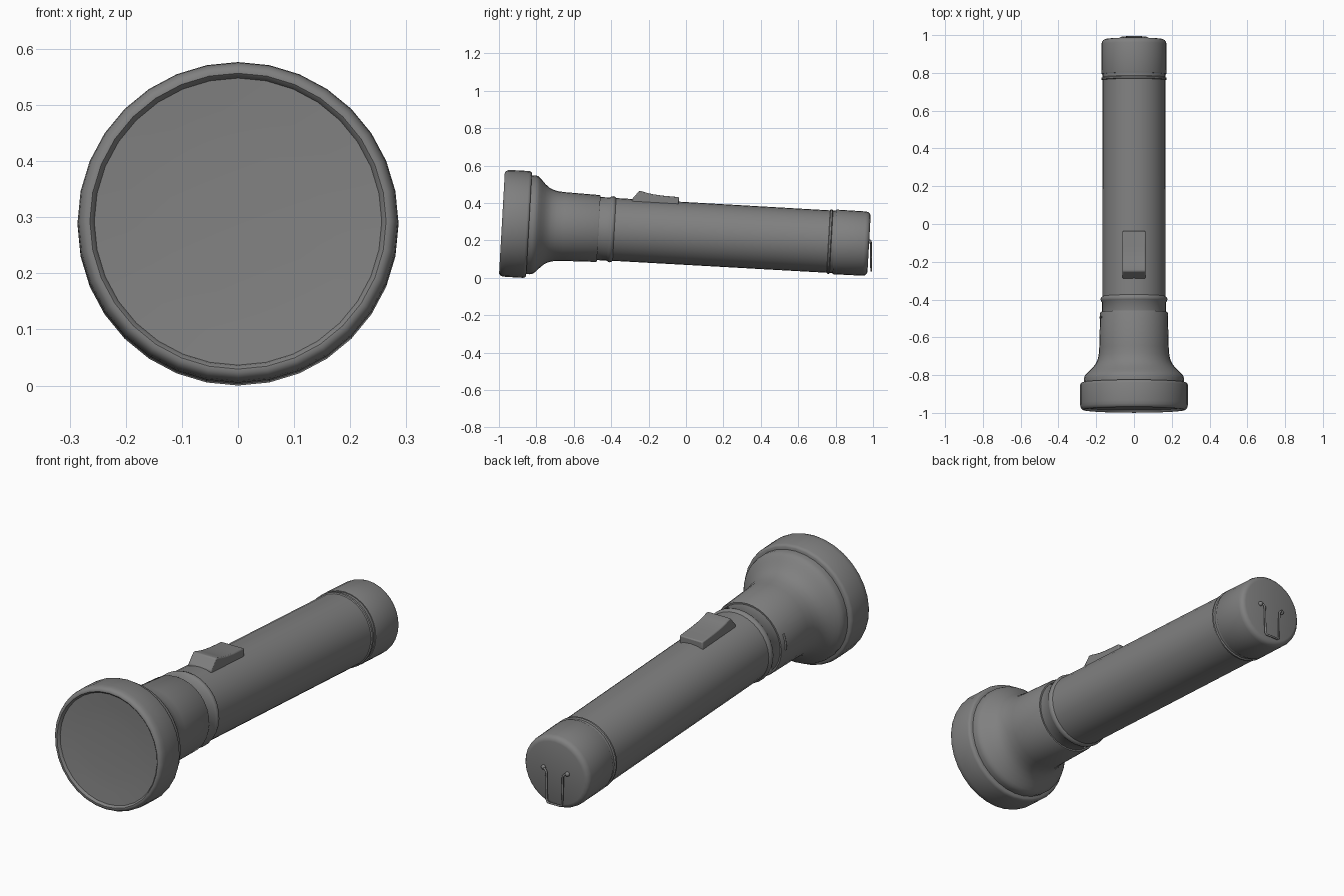
import bpy
import bmesh
import math
from mathutils import Matrix, Vector

cube = bpy.data.objects.get("Cube")
if cube:
    bpy.data.objects.remove(cube)

# The torch is built along +y from its lens, then tipped onto the ground
REST = Matrix.Translation((0, -0.984, 0.293)) @ Matrix.Rotation(math.radians(-3.24), 4, "X")
SIDES = 32

grey = bpy.data.materials.new("grey")
grey.use_nodes = True
COLOUR = (0.216, 0.216, 0.216, 1)
grey.diffuse_color = COLOUR
grey.node_tree.nodes["Principled BSDF"].inputs["Base Color"].default_value = COLOUR


def finish(name, bm, angle=35):
    bmesh.ops.recalc_face_normals(bm, faces=bm.faces)
    mesh = bpy.data.meshes.new(name)
    bm.to_mesh(mesh)
    bm.free()
    mesh.materials.append(grey)
    obj = bpy.data.objects.new(name, mesh)
    bpy.context.collection.objects.link(obj)
    obj.matrix_world = REST
    bpy.ops.object.select_all(action="DESELECT")
    obj.select_set(True)
    bpy.context.view_layer.objects.active = obj
    bpy.ops.object.shade_smooth_by_angle(angle=math.radians(angle))
    return obj


def lathe(name, profile, angle=40):
    """Spin (distance along axis, radius) points around the y axis."""
    bm = bmesh.new()
    verts = [bm.verts.new((0, s, r)) for s, r in profile]
    edges = [bm.edges.new(pair) for pair in zip(verts, verts[1:])]
    bmesh.ops.spin(bm, geom=verts + edges, cent=(0, 0, 0), axis=(0, 1, 0),
                   angle=math.tau, steps=SIDES, use_duplicate=False)
    bmesh.ops.remove_doubles(bm, verts=bm.verts, dist=0.0001)
    return finish(name, bm, angle)


def tube(name, points, radius):
    """Sweep a round wire along a smooth-cornered path."""
    curve = bpy.data.curves.new(name, "CURVE")
    curve.dimensions = "3D"
    curve.bevel_depth = radius
    curve.bevel_resolution = 2
    curve.use_fill_caps = True
    spline = curve.splines.new("POLY")
    spline.points.add(len(points) - 1)
    for p, co in zip(spline.points, points):
        p.co = (*co, 1)
    spline.use_smooth = True
    curve.materials.append(grey)
    obj = bpy.data.objects.new(name, curve)
    bpy.context.collection.objects.link(obj)
    obj.matrix_world = REST
    return obj


# Lens, slightly dished inside the bezel
lathe("lens", [(0.022, 0), (0.021, 0.13), (0.017, 0.2), (0.012, 0.262)])

# Bezel ring with a rounded front lip
lathe("bezel", [(0.02, 0.254), (0.006, 0.258), (0, 0.264), (0, 0.271), (0.006, 0.279),
                (0.018, 0.284), (0.035, 0.286), (0.13, 0.286), (0.14, 0.283),
                (0.145, 0.276), (0.145, 0.255)])

# Flared reflector housing running into the neck
lathe("head", [(0.14, 0.264), (0.165, 0.265), (0.18, 0.261), (0.191, 0.252), (0.205, 0.238),
               (0.222, 0.22), (0.242, 0.204), (0.262, 0.194), (0.29, 0.187), (0.33, 0.184),
               (0.512, 0.179), (0.518, 0.176), (0.518, 0.16)])

# Barrel with a bead behind the neck and a small ring before the tail cap
lathe("barrel", [(0.5, 0.169), (0.57, 0.169), (0.576, 0.174), (0.586, 0.177), (0.596, 0.174),
                 (0.602, 0.168), (1.748, 0.167), (1.751, 0.172), (1.76, 0.173),
                 (1.764, 0.167), (1.8, 0.167)])

# Tail cap with a rounded rear edge
lathe("tail_cap", [(1.78, 0.16), (1.78, 0.171), (1.785, 0.173), (1.94, 0.172), (1.953, 0.169),
                   (1.962, 0.161), (1.966, 0.149), (1.966, 0)])

# Sliding switch with a raised thumb ridge
switch_profile = [(0.69, 0.14), (0.687, 0.167), (0.722, 0.212), (0.734, 0.2125), (0.765, 0.205),
                  (0.8, 0.199), (0.85, 0.195), (0.937, 0.192), (0.938, 0.14)]
bm = bmesh.new()
side = bm.faces.new([bm.verts.new((-0.061, s, h)) for s, h in switch_profile])
grown = bmesh.ops.extrude_face_region(bm, geom=[side])["geom"]
bmesh.ops.translate(bm, vec=(0.122, 0, 0),
                    verts=[v for v in grown if isinstance(v, bmesh.types.BMVert)])
if side.is_valid and len(side.edges[0].link_faces) > 2:
    bm.faces.remove(side)
switch = finish("switch", bm, 30)
bevel = switch.modifiers.new("soft_edges", "BEVEL")
bevel.width = 0.005
bevel.segments = 2
bevel.limit_method = "ANGLE"

# Small curved alignment mark on the side of the neck
mark = [(-0.179 * math.cos(a), 0.49, 0.179 * math.sin(a))
        for a in (math.radians(d) for d in range(-4, 21, 4))]
tube("neck_mark", mark, 0.005)

# Hanging wire loop on the tail, bent outward into its two pivots
half = [(0.062, 1.962, 0.012), (0.062, 1.972, 0.012), (0.052, 1.975, 0.01),
        (0.044, 1.976, 0.0), (0.042, 1.98, -0.07), (0.04, 1.985, -0.137), (0.033, 1.986, -0.144)]
loop = half + [(-x, s, h) for x, s, h in reversed(half)]
tube("hanging_loop", loop, 0.005)
for label, sign in (("left", 1), ("right", -1)):
    bm = bmesh.new()
    bmesh.ops.create_uvsphere(bm, u_segments=12, v_segments=8, radius=0.011,
                              matrix=Matrix.Translation(Vector((sign * 0.063, 1.968, 0.012))))
    finish(label + "_pivot", bm, 60)
